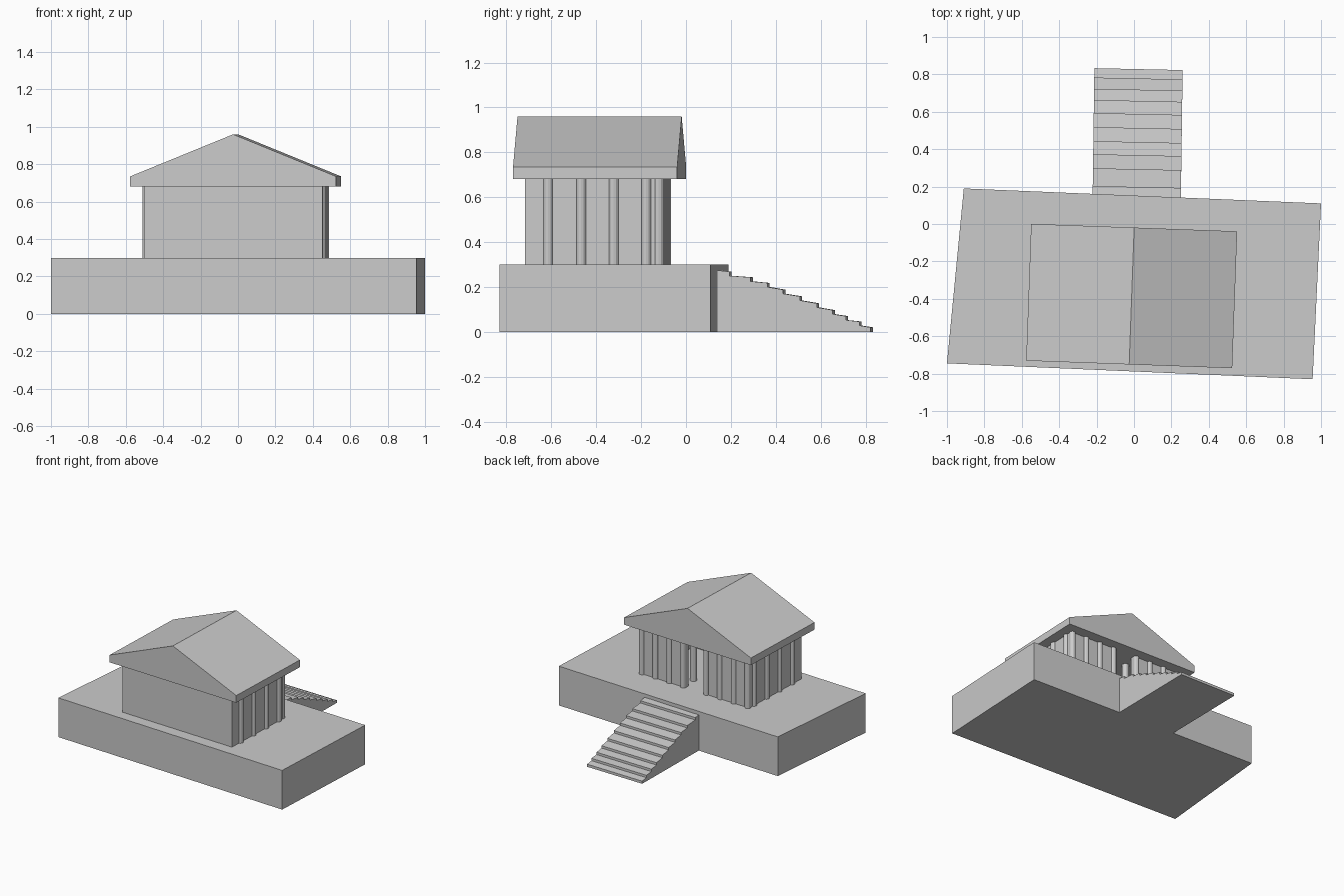
import bpy, bmesh, math
from mathutils import Matrix

if "Cube" in bpy.data.objects:
    bpy.data.objects.remove(bpy.data.objects["Cube"])

stone = bpy.data.materials.new("grey stone")
stone.diffuse_color = (0.6, 0.6, 0.6, 1)
stone.use_nodes = True
stone.node_tree.nodes["Principled BSDF"].inputs["Base Color"].default_value = stone.diffuse_color

# The temple sits slightly turned on its platform
FRAME = Matrix.Translation((-0.0125, -0.385, 0)) @ Matrix.Rotation(math.radians(-2.08), 4, 'Z')


def finish(name, bm, matrix=None):
    if matrix:
        bm.transform(matrix)
    bmesh.ops.recalc_face_normals(bm, faces=bm.faces)
    me = bpy.data.meshes.new(name)
    bm.to_mesh(me)
    bm.free()
    me.materials.append(stone)
    ob = bpy.data.objects.new(name, me)
    bpy.context.collection.objects.link(ob)
    return ob


def extrude(name, points, vec, matrix=None):
    bm = bmesh.new()
    face = bm.faces.new([bm.verts.new(p) for p in points])
    ext = bmesh.ops.extrude_face_region(bm, geom=[face])
    # keep a cap on the starting side
    verts = [g for g in ext['geom'] if isinstance(g, bmesh.types.BMVert)]
    bmesh.ops.translate(bm, verts=verts, vec=vec)
    if not face.is_valid:
        bm.faces.new([v for v in bm.verts if v not in verts])
    return finish(name, bm, matrix)


def box(name, x0, x1, y0, y1, z0, z1):
    extrude(name, [(x0, y0, z0), (x1, y0, z0), (x1, y1, z0), (x0, y1, z0)],
            (0, 0, z1 - z0), FRAME)


def column(name, x, y, r=0.022):
    bm = bmesh.new()
    bmesh.ops.create_cone(bm, cap_ends=True, segments=12, radius1=r, radius2=r, depth=0.38,
                          matrix=Matrix.Translation((x, y, 0.49)))
    finish(name, bm, FRAME)


# Platform: irregular four-sided block
extrude("platform", [(-1, -0.745, 0), (0.955, -0.83, 0), (1, 0.11, 0), (-0.91, 0.19, 0)],
        (0, 0, 0.3))

# Staircase: stepped profile swept across, with gently sloping treads
edges = [0.195, 0.29, 0.365, 0.435, 0.51, 0.585, 0.655, 0.715, 0.775, 0.825]
tops = [0.268, 0.243, 0.218, 0.188, 0.158, 0.127, 0.097, 0.07, 0.046, 0.02]
profile = [(-0.222, 0.10, 0), (-0.222, 0.10, 0.28)]
for i, (y, z) in enumerate(zip(edges, tops)):
    x = -0.222 + 0.014 * (y - 0.1)
    low = z - 0.018 if i < 9 else 0
    profile += [(x, y + 0.008, z), (x, y + 0.008, low)]
extrude("stairs", profile, (0.472, -0.01, 0))

# Chamber walls, with a doorway at the back
box("front_wall", -0.475, 0.475, -0.315, -0.28, 0.3, 0.68)
for s, side in ((1, "right"), (-1, "left")):
    box(side + "_wall", *sorted((s * 0.44, s * 0.475)), -0.315, 0.285, 0.3, 0.68)
    box(side + "_back_wall", *sorted((s * 0.08, s * 0.475)), 0.25, 0.285, 0.3, 0.68)
    # Engaged columns
    for y in (-0.213, -0.065, 0.08, 0.225):
        column(side + "_column", s * 0.47, y)
    for x in (0.1, 0.22, 0.34, 0.46):
        column("back_column", s * x, 0.28)
    # Free-standing inner columns
    column("inner_column", s * 0.11, 0.15, 0.025)

# Roof slab and gable
box("eaves_slab", -0.551, 0.551, -0.366, 0.366, 0.68, 0.735)
extrude("gable_roof", [(-0.551, -0.366, 0.735), (0.551, -0.366, 0.735), (0, -0.366, 0.96)],
        (0, 0.732, 0), FRAME)
